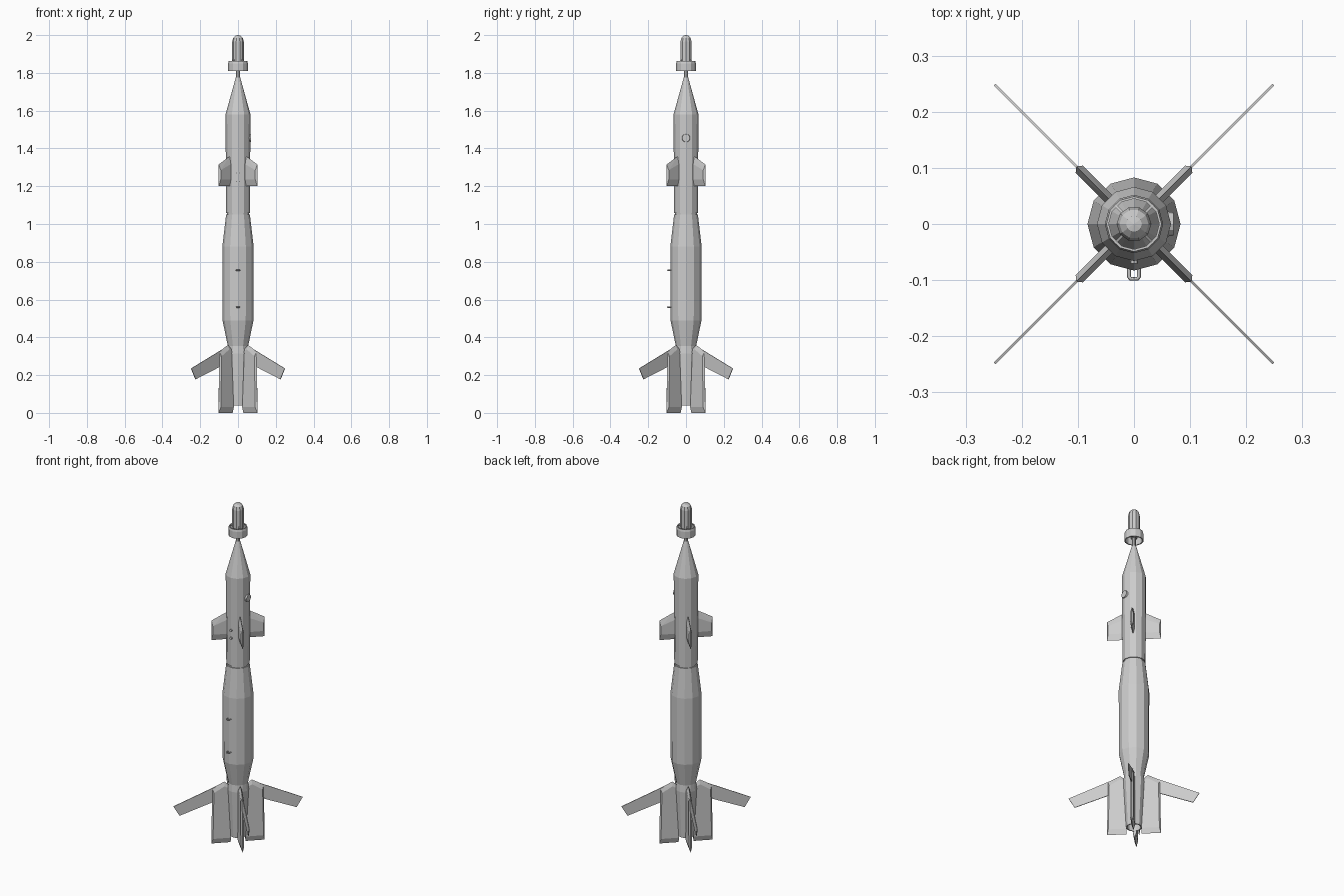
import bpy, bmesh
from math import pi, cos, sin, radians
from mathutils import Matrix, Vector

if "Cube" in bpy.data.objects:
    bpy.data.objects.remove(bpy.data.objects["Cube"])


def finish(name, bm):
    bmesh.ops.recalc_face_normals(bm, faces=bm.faces)
    me = bpy.data.meshes.new(name)
    bm.to_mesh(me)
    bm.free()
    ob = bpy.data.objects.new(name, me)
    bpy.context.collection.objects.link(ob)
    return ob


def lathe(name, profile, sides, closed=False):
    """Revolve (radius, z) points around z; radius 0 makes a tip."""
    bm = bmesh.new()
    rings = []
    for r, z in profile:
        if r == 0:
            rings.append([bm.verts.new((0, 0, z))] * sides)
        else:
            rings.append([bm.verts.new((r * cos(2 * pi * i / sides), r * sin(2 * pi * i / sides), z))
                          for i in range(sides)])
    pairs = list(zip(rings, rings[1:]))
    if closed:
        pairs.append((rings[-1], rings[0]))
    for a, b in pairs:
        for i in range(sides):
            j = (i + 1) % sides
            quad = list(dict.fromkeys([a[i], a[j], b[j], b[i]]))
            bm.faces.new(quad)
    return finish(name, bm)


def plate(name, edge, ridge, thick, angle):
    """Radial fin: sharp outline 'edge', thick inner outline 'ridge', as (radius, z)."""
    bm = bmesh.new()
    pts = [(r, 0, z) for r, z in edge]
    pts += [(r, s * thick / 2, z) for r, z in ridge for s in (-1, 1)]
    for p in pts:
        bm.verts.new(p)
    bmesh.ops.convex_hull(bm, input=bm.verts)
    bmesh.ops.dissolve_limit(bm, angle_limit=0.01, verts=bm.verts, edges=bm.edges)
    bmesh.ops.rotate(bm, verts=bm.verts, matrix=Matrix.Rotation(angle, 3, 'Z'))
    return finish(name, bm)


def button(name, loc, radius, depth, axis, sides):
    bm = bmesh.new()
    rot = Vector(axis).to_track_quat('Z', 'Y').to_matrix().to_4x4()
    bmesh.ops.create_cone(bm, cap_ends=True, segments=sides, radius1=radius, radius2=radius * 0.9,
                          depth=depth, matrix=Matrix.Translation(loc) @ rot)
    return finish(name, bm)


# Main body, with open tail
lathe("warhead_body", [(0, 0.10), (0.037, 0.08), (0.037, 0.04), (0.043, 0.04), (0.058, 0.315),
                       (0.054, 0.355), (0.082, 0.49), (0.083, 0.88), (0.063, 1.05), (0, 1.05)], 12)
lathe("joint_collar", [(0.058, 1.045), (0.058, 1.06)], 12)
# Guidance section, nose cone and stem
lathe("guidance_section", [(0, 1.058), (0.063, 1.058), (0.066, 1.58), (0.012, 1.775), (0, 1.775)], 12)
lathe("nose_stem", [(0, 1.76), (0.010, 1.76), (0.010, 1.84), (0, 1.84)], 8)
# Seeker head and its hollow ring
lathe("seeker_head", [(0, 1.825), (0.018, 1.825), (0.031, 1.86), (0.031, 1.965), (0.026, 1.985),
                      (0.014, 1.997), (0, 2.0)], 10)
lathe("seeker_ring", [(0.052, 1.81), (0.052, 1.85), (0.049, 1.862), (0.045, 1.862), (0.045, 1.81)],
      12, closed=True)

# Four sets of fins on the diagonals
for k in range(4):
    a = radians(45 + 90 * k)
    plate(f"seeker_strut_{k}", [], [(0.025, 1.84), (0.048, 1.82), (0.048, 1.86), (0.025, 1.875)], 0.004, a)
    plate(f"canard_{k}", [(0.055, 1.2), (0.145, 1.2), (0.145, 1.315), (0.06, 1.36)],
          [(0.055, 1.235), (0.138, 1.235), (0.138, 1.285), (0.055, 1.32)], 0.018, a)
    plate(f"tail_fin_{k}", [(0.04, 0.0), (0.145, 0.0), (0.14, 0.325), (0.075, 0.36), (0.05, 0.34)],
          [(0.04, 0.03), (0.137, 0.03), (0.132, 0.30), (0.075, 0.335), (0.045, 0.32)], 0.018, a)
    plate(f"folding_wing_{k}", [], [(0.12, 0.335), (0.351, 0.235), (0.318, 0.178), (0.12, 0.25)], 0.004, a)

# Suspension lugs on the front
for z in (0.56, 0.755):
    cu = bpy.data.curves.new("lug", 'CURVE')
    cu.dimensions = '3D'
    cu.bevel_depth = 0.0035
    cu.bevel_resolution = 0
    cu.use_fill_caps = True
    path = [(-0.009, -0.07), (-0.009, -0.094), (-0.006, -0.098),
            (0.006, -0.098), (0.009, -0.094), (0.009, -0.07)]
    sp = cu.splines.new('POLY')
    sp.points.add(len(path) - 1)
    for p, (x, y) in zip(sp.points, path):
        p.co = (x, y, z, 1)
    bpy.context.collection.objects.link(bpy.data.objects.new("suspension_lug", cu))

# Side cap and small front plugs
button("side_cap", (0.062, 0, 1.455), 0.023, 0.016, (1, 0, 0), 12)
for z in (1.225, 1.27):
    button("front_plug", (0, -0.064, z), 0.008, 0.012, (0, -1, 0), 8)
